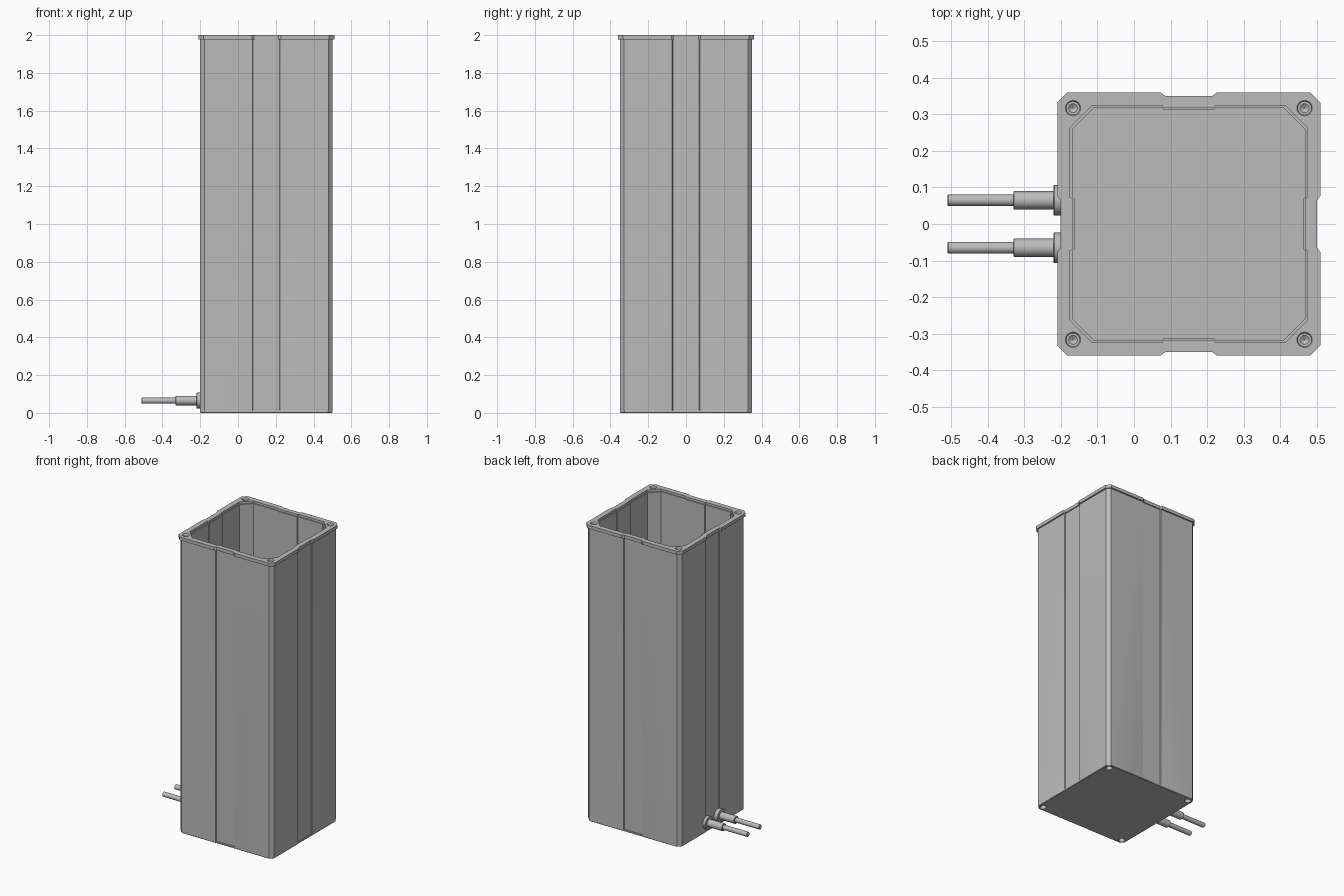
import bpy, bmesh, math
from mathutils import Matrix

if "Cube" in bpy.data.objects:
    bpy.data.objects.remove(bpy.data.objects["Cube"], do_unlink=True)

CX = 0.15        # housing centre along x
SCREW = 0.317    # screw hole offset from the housing centre

grey = bpy.data.materials.new("plain grey")
grey.use_nodes = True
grey.diffuse_color = (0.5, 0.5, 0.5, 1)
grey.node_tree.nodes["Principled BSDF"].inputs["Base Color"].default_value = (0.5, 0.5, 0.5, 1)


def finish(name, bm):
    bmesh.ops.recalc_face_normals(bm, faces=bm.faces[:])
    mesh = bpy.data.meshes.new(name)
    bm.to_mesh(mesh)
    bm.free()
    mesh.materials.append(grey)
    obj = bpy.data.objects.new(name, mesh)
    bpy.context.collection.objects.link(obj)
    return obj


def activate(obj):
    bpy.ops.object.select_all(action='DESELECT')
    obj.select_set(True)
    bpy.context.view_layer.objects.active = obj


def outline(half, chamfer, recess, width=0.07, slope=0.003):
    """Chamfered square with a shallow recess in the middle of each side."""
    side = [(half, chamfer - half), (half, -width - slope), (half - recess, -width),
            (half - recess, width), (half, width + slope), (half, half - chamfer)]
    points = []
    for k in range(4):
        c, s = (1, 0, -1, 0)[k], (0, 1, 0, -1)[k]
        points += [(CX + c * x - s * y, s * x + c * y) for x, y in side]
    return points


def loft(name, sections):
    """Skin a stack of outlines and close both ends."""
    bm = bmesh.new()
    rings = [[bm.verts.new((x, y, z)) for x, y in pts] for z, pts in sections]
    for a, b in zip(rings, rings[1:]):
        for i in range(len(a)):
            j = (i + 1) % len(a)
            bm.faces.new((a[i], a[j], b[j], b[i]))
    bm.faces.new(rings[0][::-1])
    bm.faces.new(rings[-1])
    return finish(name, bm)


# Housing: base plate, recessed walls, wider rim, seal ledge and deep cavity
base = outline(0.35, 0.024, 0.001)
wall = outline(0.35, 0.022, 0.006)
rim = outline(0.36, 0.027, 0.009, 0.065, 0.012)
ledge = outline(0.325, 0.062, 0.006)
cavity = outline(0.319, 0.060, 0.006)
housing = loft("housing", [
    (0, outline(0.347, 0.024, 0.001)), (0.003, base), (0.012, base), (0.012, wall),
    (1.978, wall), (1.978, rim), (2, rim), (2, ledge),
    (1.985, ledge), (1.985, cavity), (0.03, cavity)])


# Screw holes with conical ends, cut in the four corners of the rim and base
def drill(name, z, depth, inward):
    bm = bmesh.new()
    for sx in (-1, 1):
        for sy in (-1, 1):
            x, y = CX + sx * SCREW, sy * SCREW
            for r1, r2, start, length in ((0.022, 0.018, -0.002, 0.008),
                                          (0.018, 0.018, 0.004, depth),
                                          (0.018, 0.001, depth, 0.012)):
                a, b = start, start + length
                mid = z + inward * (a + b) / 2
                flip = Matrix.Rotation(math.pi if inward < 0 else 0, 4, 'X')
                bmesh.ops.create_cone(bm, cap_ends=True, segments=24, radius1=r1, radius2=r2,
                                      depth=length, matrix=Matrix.Translation((x, y, mid)) @ flip)
    cutter = finish(name, bm)
    cutter.hide_render = True
    mod = housing.modifiers.new(name, 'BOOLEAN')
    mod.operation = 'DIFFERENCE'
    mod.solver = 'EXACT'
    mod.use_self = True
    mod.object = cutter
    activate(housing)
    bpy.ops.object.modifier_apply(modifier=mod.name)
    bpy.data.objects.remove(cutter, do_unlink=True)


drill("rim_drill", 2, 0.05, -1)
drill("base_drill", 0, 0.03, 1)
activate(housing)
bpy.ops.object.shade_smooth_by_angle(angle=math.radians(20))


# Cable fittings: flange, sleeve and cable, turned about an axis along x
def rod(name, x0, x1, radius, y, bevel):
    bm = bmesh.new()
    place = Matrix.Translation(((x0 + x1) / 2, y, 0.065)) @ Matrix.Rotation(math.pi / 2, 4, 'Y')
    bmesh.ops.create_cone(bm, cap_ends=True, segments=32, radius1=radius, radius2=radius,
                          depth=abs(x1 - x0), matrix=place)
    obj = finish(name, bm)
    mod = obj.modifiers.new("edge", 'BEVEL')
    mod.width = bevel
    mod.segments = 1
    activate(obj)
    bpy.ops.object.shade_smooth_by_angle(angle=math.radians(30))


for side, y in (("left", -0.065), ("right", 0.065)):
    y = -y
    rod(side + "_cable_flange", -0.22, -0.19, 0.042, y, 0.002)
    rod(side + "_cable_sleeve", -0.33, -0.215, 0.025, y, 0.002)
    rod(side + "_cable", -0.51, -0.325, 0.016, y, 0.002)
